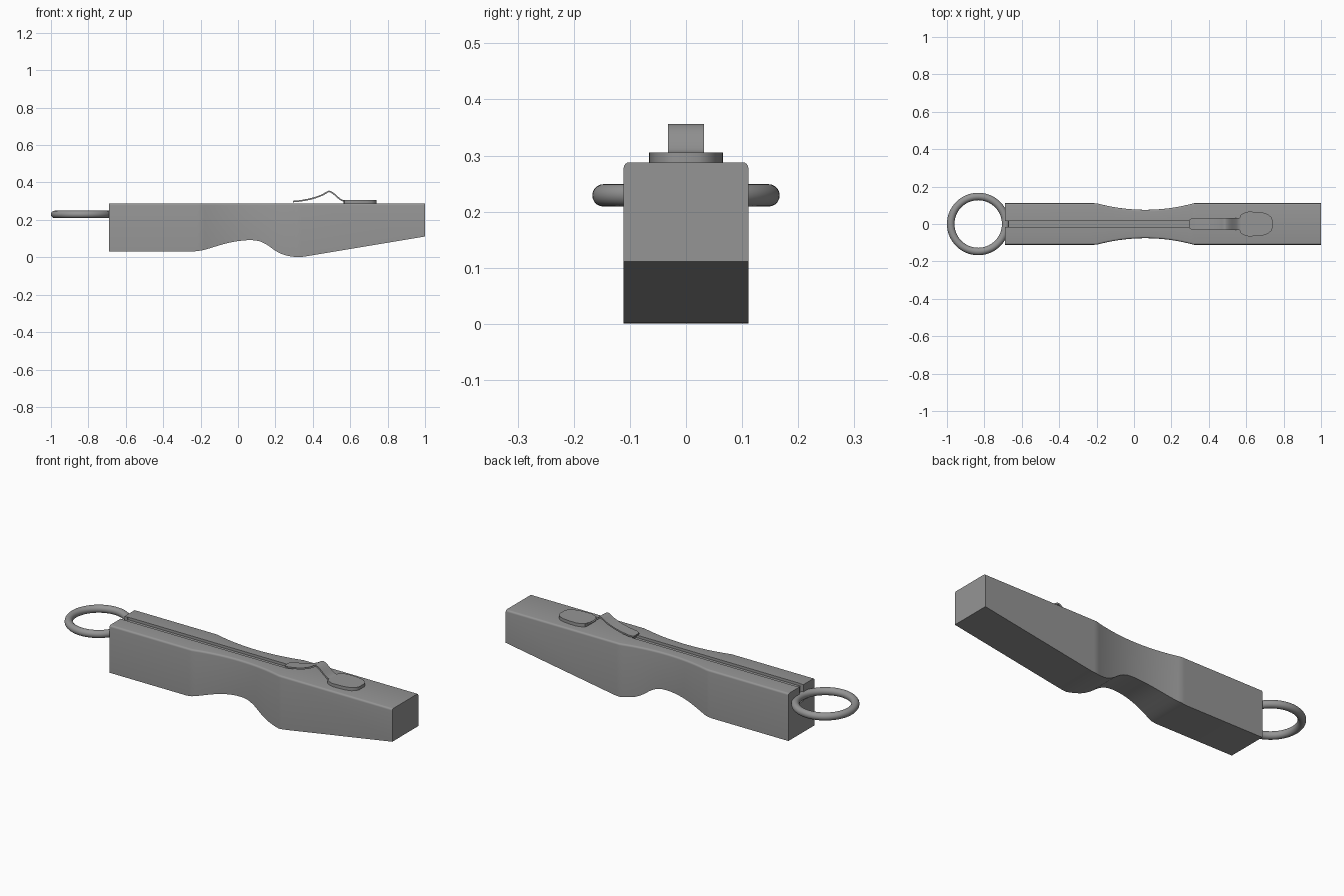
import bpy, bmesh, math

if "Cube" in bpy.data.objects:
    bpy.data.objects.remove(bpy.data.objects["Cube"])

TOP = 0.288
grey = bpy.data.materials.new("dark_grey")
grey.diffuse_color = (0.3, 0.3, 0.3, 1)
grey.use_nodes = True
grey.node_tree.nodes["Principled BSDF"].inputs["Base Color"].default_value = grey.diffuse_color


def smooth(ob, angle=30):
    bpy.ops.object.select_all(action='DESELECT')
    ob.select_set(True)
    bpy.context.view_layer.objects.active = ob
    bpy.ops.object.shade_smooth_by_angle(angle=math.radians(angle))


def loft(name, sections, angle=30):
    """Closed solid through a row of equal-sized cross-sections."""
    bm = bmesh.new()
    rings = [[bm.verts.new(p) for p in s] for s in sections]
    n = len(rings[0])
    for a, b in zip(rings, rings[1:]):
        for i in range(n):
            bm.faces.new((a[i], a[(i + 1) % n], b[(i + 1) % n], b[i]))
    bm.faces.new(rings[0])
    bm.faces.new(rings[-1])
    bmesh.ops.recalc_face_normals(bm, faces=bm.faces[:])
    mesh = bpy.data.meshes.new(name)
    bm.to_mesh(mesh)
    bm.free()
    mesh.materials.append(grey)
    ob = bpy.data.objects.new(name, mesh)
    bpy.context.collection.objects.link(ob)
    smooth(ob, angle)
    return ob


def spline(points, steps=4):
    """Catmull-Rom samples through 2D points."""
    p = [points[0]] + points + [points[-1]]
    out = []
    for a, b, c, d in zip(p, p[1:], p[2:], p[3:]):
        for s in range(steps):
            t = s / steps
            out.append(tuple(0.5 * (2 * q1 + (q2 - q0) * t + (2 * q0 - 5 * q1 + 4 * q2 - q3) * t ** 2
                                    + (3 * q1 - q0 - 3 * q2 + q3) * t ** 3)
                             for q0, q1, q2, q3 in zip(a, b, c, d)))
    return out + [points[-1]]


def box(name, x0, x1, half_y, z0, z1):
    return loft(name, [[(x, -half_y, z0), (x, half_y, z0), (x, half_y, z1), (x, -half_y, z1)]
                       for x in (x0, x1)])


# Whistle body: rounded sections along x, with a curved underside and a waist
def half_width(x):
    t = (x - 0.06) / 0.26
    return 0.111 if abs(t) >= 1 else 0.076 + 0.035 * t * t


def body_section(x, z):
    w, r = half_width(x), 0.010
    half = [(w, z)]
    for i in range(5):
        a = math.radians(90 * i / 4)
        half.append((w - r + r * math.cos(a), TOP - r + r * math.sin(a)))
    return [(x, y, h) for y, h in half] + [(x, -y, h) for y, h in reversed(half)]


underside = [(-0.23, 0.032), (-0.18, 0.040), (-0.06, 0.075), (0.03, 0.090), (0.10, 0.089),
             (0.15, 0.070), (0.20, 0.035), (0.25, 0.012), (0.32, 0.001), (0.38, 0.008)]
profile = [(-0.69, 0.032)] + spline(underside) + [(1.0, 0.111)]
body = loft("body", [body_section(x, z) for x, z in profile])

# Long shallow groove on top and a deeper notch where the ring enters
for cutter in (box("groove_cutter", -0.672, 0.31, 0.019, 0.274, 0.4),
               box("notch_cutter", -0.75, -0.67, 0.016, 0.20, 0.4)):
    mod = body.modifiers.new("cut", 'BOOLEAN')
    mod.object = cutter
    mod.solver = 'EXACT'
    bpy.context.view_layer.objects.active = body
    bpy.ops.object.modifier_apply(modifier=mod.name)
    bpy.data.objects.remove(cutter)
smooth(body)

# Key ring
bpy.ops.mesh.primitive_torus_add(location=(-0.833, 0, 0.229), major_radius=0.147, minor_radius=0.02,
                                 major_segments=64, minor_segments=20)
ring = bpy.context.object
ring.name = "key_ring"
ring.data.materials.append(grey)
smooth(ring, 40)

# Clip spring: thin bent strip with a slightly rounded tip
path = spline([(0.295, 0.298), (0.34, 0.303), (0.40, 0.315), (0.45, 0.333), (0.48, 0.350),
               (0.492, 0.351), (0.51, 0.341), (0.54, 0.315), (0.56, 0.303), (0.59, 0.299)])
sections = []
for i, (x, z) in enumerate(path):
    x0, z0 = path[max(i - 1, 0)]
    x1, z1 = path[min(i + 1, len(path) - 1)]
    d = math.hypot(x1 - x0, z1 - z0)
    nx, nz = -(z1 - z0) / d * 0.004, (x1 - x0) / d * 0.004
    w = 0.032 - 0.010 * max(0, 1 - i / 2)
    sections.append([(x - nx, -w, z - nz), (x - nx, w, z - nz),
                     (x + nx, w, z + nz), (x + nx, -w, z + nz)])
loft("clip_spring", sections, 40)

# Clip pad: rounded plate
half = [(0.565, 0.032), (0.569, 0.048), (0.585, 0.058), (0.61, 0.066), (0.655, 0.065),
        (0.69, 0.061), (0.715, 0.053), (0.733, 0.038), (0.74, 0.022)]
outline = half + [(x, -y) for x, y in reversed(half)]
loft("clip_pad", [[(x, y, z) for x, y in outline] for z in (0.28, 0.305)], 40)
